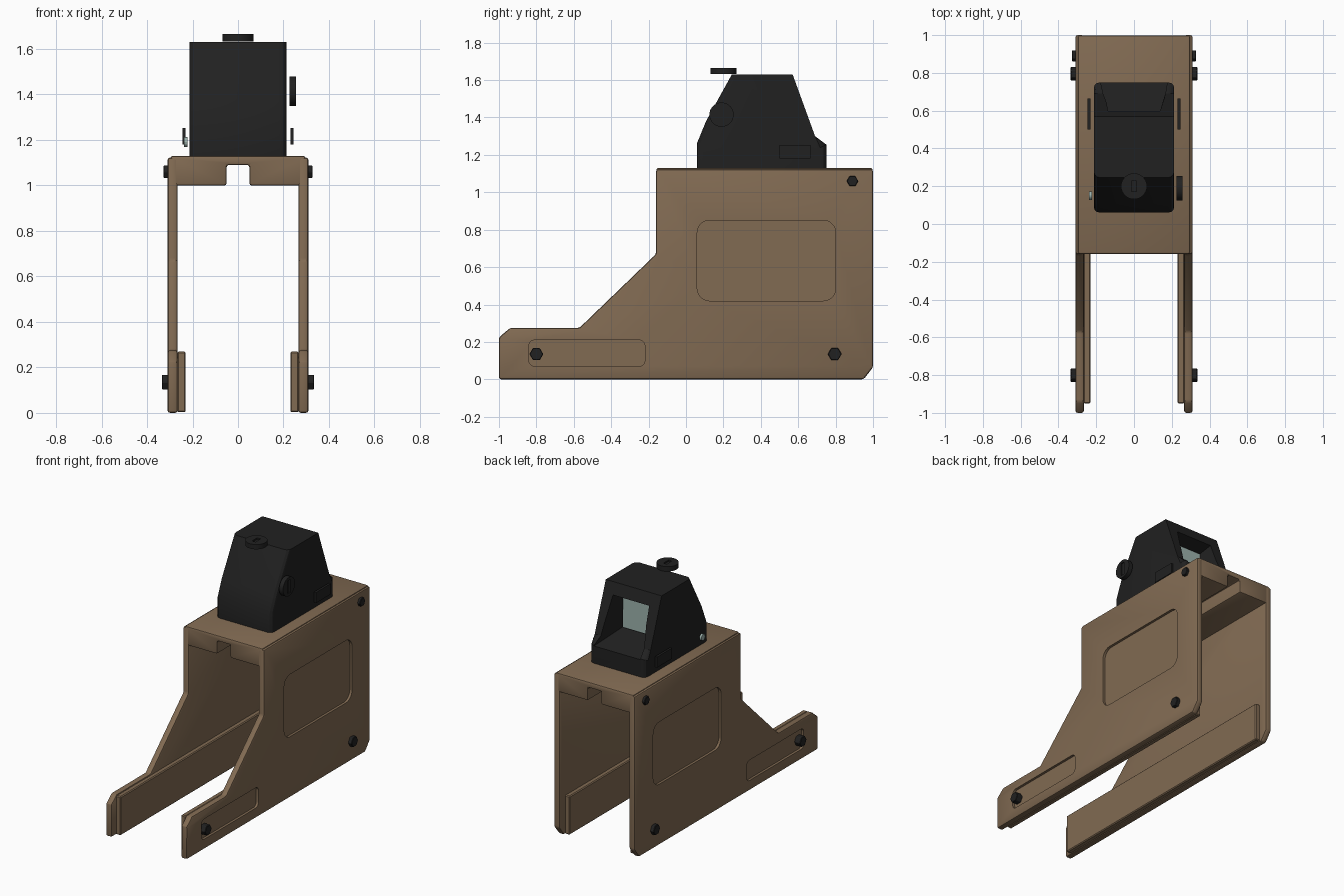
import bpy, bmesh, math

if "Cube" in bpy.data.objects:
    bpy.data.objects.remove(bpy.data.objects["Cube"])


def material(name, rgb):
    m = bpy.data.materials.new(name)
    m.diffuse_color = (*rgb, 1)
    m.use_nodes = True
    m.node_tree.nodes["Principled BSDF"].inputs["Base Color"].default_value = m.diffuse_color
    return m


TAN = material("tan_metal", (0.22, 0.145, 0.085))
BLACK = material("matt_black", (0.015, 0.015, 0.015))
GLASS = material("pale_green_glass", (0.34, 0.45, 0.42))


def loft(name, rings, mat):
    """Solid between two matching rings of 3D points."""
    bm = bmesh.new()
    a, b = [[bm.verts.new(p) for p in r] for r in rings]
    n = len(a)
    bm.faces.new(a)
    bm.faces.new(b[::-1])
    for i in range(n):
        j = (i + 1) % n
        bm.faces.new((a[j], a[i], b[i], b[j]))
    bmesh.ops.recalc_face_normals(bm, faces=bm.faces)
    me = bpy.data.meshes.new(name)
    bm.to_mesh(me)
    bm.free()
    ob = bpy.data.objects.new(name, me)
    bpy.context.collection.objects.link(ob)
    me.materials.append(mat)
    return ob


def prism(name, pts, lo, hi, mat, axis="x"):
    """Extrude a 2D profile along an axis."""
    place = {"x": lambda p, t: (t, p[0], p[1]),
             "y": lambda p, t: (p[0], t, p[1]),
             "z": lambda p, t: (p[0], p[1], t)}[axis]
    return loft(name, [[place(p, t) for p in pts] for t in (lo, hi)], mat)


def rect(a0, a1, b0, b1):
    return [(a0, b0), (a1, b0), (a1, b1), (a0, b1)]


def round_rect(a0, a1, b0, b1, r, n=5):
    pts = []
    for k, (a, b) in enumerate([(a1 - r, b1 - r), (a0 + r, b1 - r), (a0 + r, b0 + r), (a1 - r, b0 + r)]):
        for i in range(n + 1):
            t = math.pi / 2 * (k + i / n)
            pts.append((a + r * math.cos(t), b + r * math.sin(t)))
    return pts


def disc(a, b, r, n):
    return [(a + r * math.cos(2 * math.pi * i / n), b + r * math.sin(2 * math.pi * i / n)) for i in range(n)]


def apply_mod(ob, kind, **props):
    m = ob.modifiers.new(kind.lower(), kind)
    for k, v in props.items():
        setattr(m, k, v)
    bpy.context.view_layer.objects.active = ob
    bpy.ops.object.modifier_apply(modifier=m.name)


def bevel(ob, width, segments=1):
    apply_mod(ob, "BEVEL", width=width, segments=segments, limit_method="ANGLE", angle_limit=math.radians(30))


def cut(ob, cutter):
    apply_mod(ob, "BOOLEAN", object=cutter, operation="DIFFERENCE", solver="EXACT")
    bpy.data.objects.remove(cutter)


PLATE = [(-1, 0), (0.95, 0), (1, 0.065), (1, 1.123), (-0.16, 1.123), (-0.16, 0.67),
         (-0.57, 0.275), (-0.94, 0.275), (-1, 0.225)]

for side, s in (("right", 1), ("left", -1)):
    # Side plate with two shallow pockets
    plate = prism(side + "_side_plate", PLATE, s * 0.265, s * 0.31, TAN)
    bevel(plate, 0.012, 2)
    for pocket in (round_rect(0.06, 0.80, 0.42, 0.85, 0.065), round_rect(-0.84, -0.22, 0.07, 0.21, 0.03)):
        cut(plate, prism("pocket_cutter", pocket, s * 0.293, s * 0.35, TAN))
    # Inner lower rail
    rail = prism(side + "_lower_rail", rect(-0.95, 0.94, 0.003, 0.27), s * 0.23, s * 0.267, TAN)
    bevel(rail, 0.006)
    # Hex bolts
    for i, (y, z, r, x) in enumerate([(-0.8, 0.135, 0.037, 0.335), (0.795, 0.135, 0.037, 0.335),
                                      (0.89, 1.06, 0.031, 0.328)]):
        bolt = prism(f"{side}_bolt_{i + 1}", disc(y, z, r, 6), s * 0.285, s * x, BLACK)
        bevel(bolt, 0.003)
    # Side cover plates of the sight
    prism(side + "_sight_cover", rect(0.5, 0.665, 1.18, 1.253), s * 0.23, s * 0.245, BLACK)

# Top block with a channel along its underside
block = prism("top_block", [(-0.297, 1.0), (-0.05, 1.0), (-0.05, 1.09), (0.05, 1.09), (0.05, 1.0),
                            (0.297, 1.0), (0.297, 1.13), (-0.297, 1.13)], -0.158, 0.998, TAN, "y")
bevel(block, 0.01, 2)

# Sight housing
housing = prism("sight_housing", [(0.06, 1.13), (0.06, 1.265), (0.107, 1.38), (0.245, 1.63), (0.57, 1.63),
                                  (0.69, 1.30), (0.75, 1.255), (0.75, 1.13)], -0.213, 0.213, BLACK)
bm = bmesh.new()
bm.from_mesh(housing.data)
corner_edges = []
for e in bm.edges:  # round the front and rear corners along the sides
    a, b = (v.co for v in e.verts)
    mid = (a + b) / 2
    if abs(a.x - b.x) < 1e-4 and mid.z > 1.14 and (mid.y < 0.2 or mid.y > 0.7):
        corner_edges.append(e)
bmesh.ops.bevel(bm, geom=corner_edges, offset=0.032, segments=3, profile=0.5, affect="EDGES")
bm.to_mesh(housing.data)
bm.free()

# Rear window recess and its glass
window = loft("window_cutter", [
    [(-0.135, 0.5, 1.295), (0.135, 0.5, 1.295), (0.13, 0.5, 1.53), (-0.13, 0.5, 1.53)],
    [(-0.185, 0.8, 1.24), (0.185, 0.8, 1.24), (0.155, 0.8, 1.6), (-0.155, 0.8, 1.6)]], BLACK)
cut(housing, window)
prism("window_glass", rect(-0.128, 0.128, 1.30, 1.525), 0.497, 0.506, GLASS, "y")

# Adjustment knobs with screwdriver slots
side_knob = prism("side_knob", disc(0.19, 1.415, 0.065, 32), 0.226, 0.256, BLACK)
cut(side_knob, prism("slot_cutter", rect(0.176, 0.204, 1.37, 1.46), 0.248, 0.3, BLACK))
top_knob = prism("top_knob", disc(0, 0.2, 0.069, 32), 1.632, 1.665, BLACK, "z")
cut(top_knob, prism("slot_cutter", rect(-0.013, 0.013, 0.172, 0.228), 1.655, 1.7, BLACK, "z"))

# Small sensor lens on the left
prism("side_sensor", disc(0.15, 1.19, 0.022, 12), -0.237, -0.222, GLASS)

# Smooth the rounded corners, keep hard edges
bpy.ops.object.select_all(action="SELECT")
bpy.ops.object.shade_smooth_by_angle(angle=math.radians(25))
